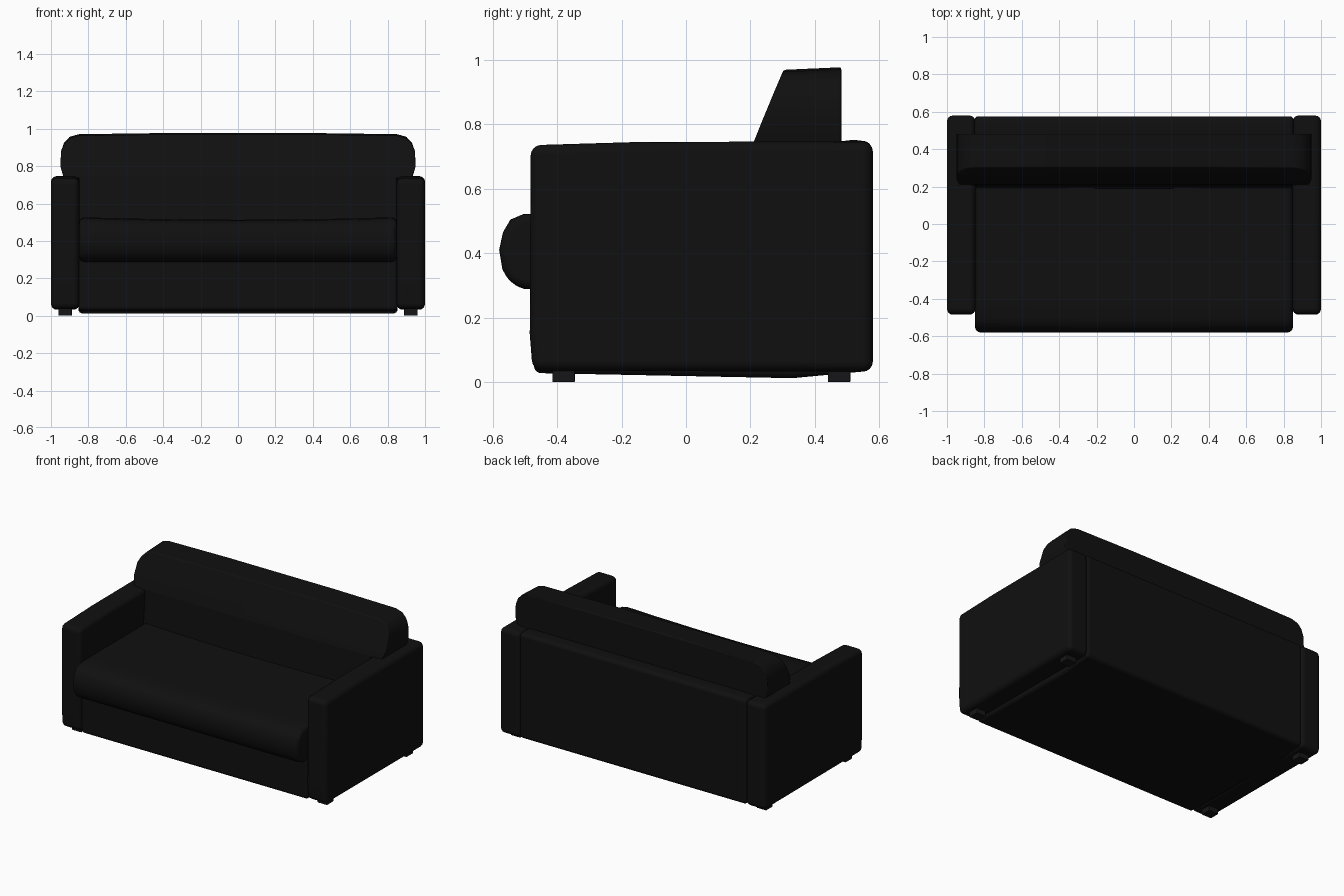
import bpy, bmesh, math

if "Cube" in bpy.data.objects:
    bpy.data.objects.remove(bpy.data.objects["Cube"])


def material(name, rgb):
    m = bpy.data.materials.new(name)
    m.diffuse_color = (*rgb, 1)
    m.use_nodes = True
    m.node_tree.nodes["Principled BSDF"].inputs["Base Color"].default_value = m.diffuse_color
    return m


LEATHER = material("black_leather", (0.005, 0.005, 0.005))
FOOT = material("dark_foot", (0.008, 0.008, 0.009))


def prism(name, outline, axis, lo, hi, bevel, mat=LEATHER, cuts=(), shape=None):
    """Extrude a 2D outline along x (outline is y,z) or y (outline is x,z), round the edges."""
    bm = bmesh.new()
    place = (lambda p, t: (t, p[0], p[1])) if axis == "x" else (lambda p, t: (p[0], t, p[1]))
    face = bm.faces.new([bm.verts.new(place(p, lo)) for p in outline])
    ext = bmesh.ops.extrude_face_region(bm, geom=[face], use_keep_orig=True)
    for v in ext["geom"]:
        if isinstance(v, bmesh.types.BMVert):
            if axis == "x":
                v.co.x = hi
            else:
                v.co.y = hi
    for co, no in cuts:
        bmesh.ops.bisect_plane(bm, geom=bm.verts[:] + bm.edges[:] + bm.faces[:],
                               plane_co=co, plane_no=no)
    if shape:
        for v in bm.verts:
            shape(v.co)
    bmesh.ops.recalc_face_normals(bm, faces=bm.faces)
    mesh = bpy.data.meshes.new(name)
    bm.to_mesh(mesh)
    bm.free()
    mesh.shade_smooth()
    mesh.materials.append(mat)
    ob = bpy.data.objects.new(name, mesh)
    bpy.context.collection.objects.link(ob)
    mod = ob.modifiers.new("round", "BEVEL")
    mod.width, mod.segments = bevel, 4
    mod.limit_method, mod.angle_limit = "ANGLE", math.radians(40)
    mod.harden_normals = True
    return ob


# Base and back panel as one L-shaped body
prism("base_and_back_panel",
      [(-0.472, 0.028), (-0.472, 0.33), (0.44, 0.33), (0.44, 0.742), (0.52, 0.752),
       (0.576, 0.745), (0.576, 0.035), (0.33, 0.012)],
      "x", -0.853, 0.853, 0.022)

# Arms and feet
for side, s in (("right", 1), ("left", -1)):
    x0, x1 = sorted((s * 0.848, s * 1.0))
    prism(side + "_arm",
          [(-0.476, 0.035), (-0.485, 0.15), (-0.482, 0.735), (-0.15, 0.745),
           (0.58, 0.747), (0.58, 0.032)],
          "x", x0, x1, 0.032)
    x0, x1 = sorted((s * 0.888, s * 0.96))
    for end, y in (("front", -0.38), ("back", 0.475)):
        prism(f"{side}_{end}_foot",
              [(y - 0.035, 0), (y + 0.035, 0), (y + 0.035, 0.06), (y - 0.035, 0.06)],
              "x", x0, x1, 0.003, FOOT)


# Seat cushion: bulging front, slightly sagging middle
def sag(co):
    if co.z > 0.5:
        co.z -= 0.014 * (1 - (co.x / 0.85) ** 2)


prism("seat_cushion",
      [(-0.50, 0.288), (-0.545, 0.305), (-0.57, 0.35), (-0.58, 0.41), (-0.568, 0.465),
       (-0.545, 0.505), (-0.505, 0.522), (-0.40, 0.527), (0.30, 0.527), (0.30, 0.288)],
      "x", -0.85, 0.85, 0.03,
      cuts=[((x, 0, 0), (1, 0, 0)) for x in (-0.6, -0.3, 0, 0.3, 0.6)], shape=sag)


# Back cushion: overhangs the arms, front slopes back towards the top
def slope(co):
    if co.y < 0.3:
        if co.z < 0.745:
            co.y = 0.19 + (co.z - 0.5) * 0.08
        else:
            co.y = 0.21 + (co.z - 0.745) * 0.40
        if co.z > 0.9:
            co.z -= 0.008


half = [(0.848, 0.45), (0.848, 0.735), (0.932, 0.738), (0.95, 0.80), (0.946, 0.88),
        (0.93, 0.925), (0.90, 0.957), (0.85, 0.971), (0.40, 0.977)]
prism("back_cushion", half + [(-x, z) for x, z in reversed(half)],
      "y", 0.2, 0.482, 0.03, cuts=[((0, 0, 0.7451), (0, 0, 1))], shape=slope)
